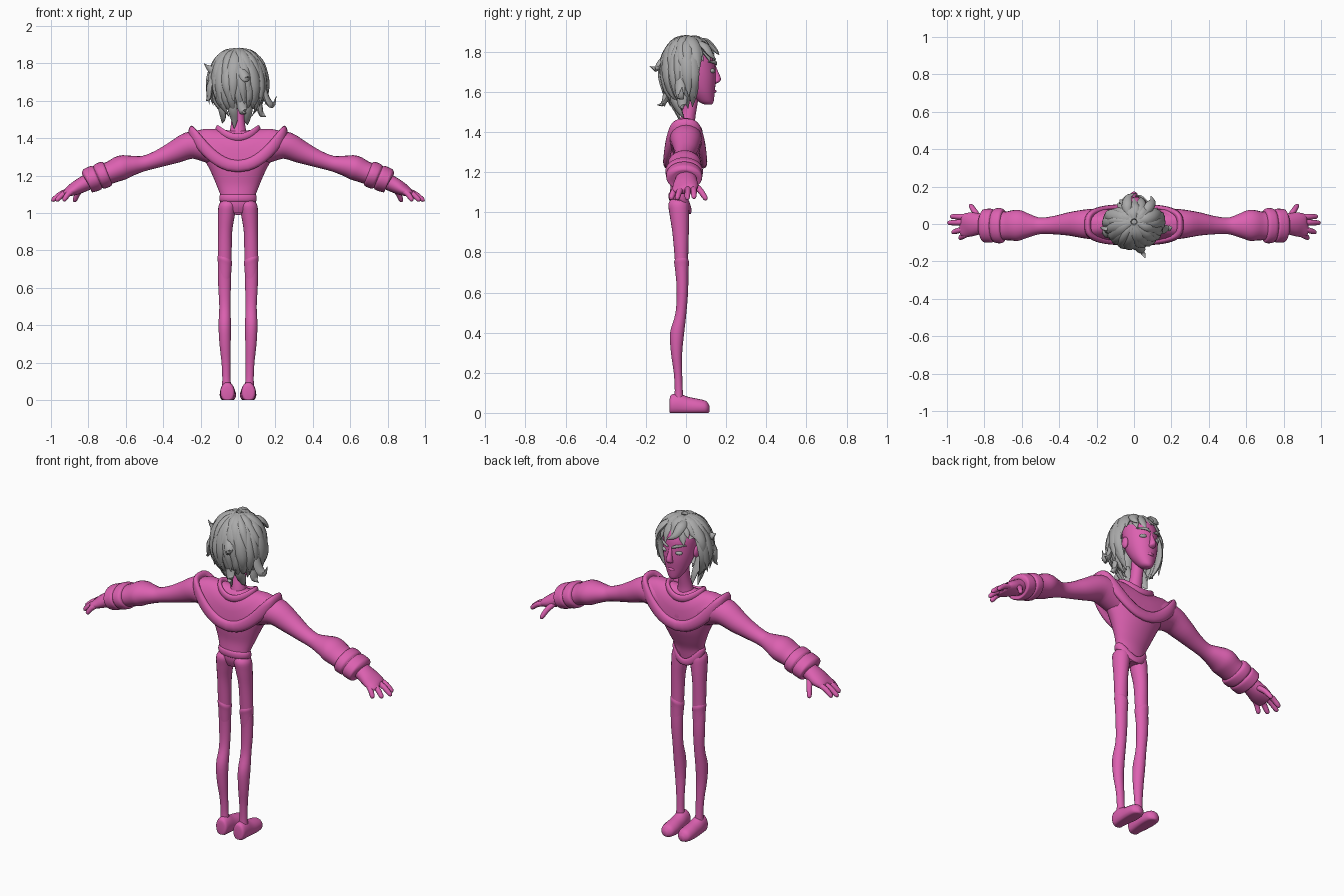
import bpy, bmesh, math, random
from mathutils import Vector

random.seed(7)
if "Cube" in bpy.data.objects:
    bpy.data.objects.remove(bpy.data.objects["Cube"])

X, Y, Z = Vector((1, 0, 0)), Vector((0, 1, 0)), Vector((0, 0, 1))


def material(name, rgb):
    m = bpy.data.materials.new(name)
    m.use_nodes = True
    m.diffuse_color = (*rgb, 1)
    m.node_tree.nodes["Principled BSDF"].inputs["Base Color"].default_value = (*rgb, 1)
    return m


PINK = material("pink", (0.72, 0.12, 0.44))
GREY = material("grey", (0.40, 0.40, 0.40))


def finish(name, bm, mat, mirror=False):
    bmesh.ops.recalc_face_normals(bm, faces=bm.faces)
    me = bpy.data.meshes.new(name)
    bm.to_mesh(me)
    bm.free()
    me.materials.append(mat)
    me.shade_smooth()
    me.set_sharp_from_angle(angle=math.radians(55))
    ob = bpy.data.objects.new(name, me)
    bpy.context.collection.objects.link(ob)
    if mirror:
        ob.modifiers.new("mirror", "MIRROR").use_mirror_merge = False
    return ob


def skin(bm, rings, loop=False, caps=True):
    """Join rings of points with quads."""
    vs = [[bm.verts.new(p) for p in r] for r in rings]
    n = len(vs[0])
    for i in range(len(vs) if loop else len(vs) - 1):
        a, b = vs[i], vs[(i + 1) % len(vs)]
        for j in range(n):
            bm.faces.new((a[j], a[(j + 1) % n], b[(j + 1) % n], b[j]))
    if caps and not loop:
        bm.faces.new(vs[0])
        bm.faces.new(vs[-1])


def smooth_rows(rows, steps):
    """Catmull-Rom through rows of x, y, z, half width, half height."""
    out = []
    for i in range(len(rows) - 1):
        p = [rows[max(i - 1, 0)], rows[i], rows[i + 1], rows[min(i + 2, len(rows) - 1)]]
        for k in range(steps):
            t = k / steps
            out.append([0.5 * (2 * b + (c - a) * t + (2 * a - 5 * b + 4 * c - d) * t * t
                               + (3 * b - a - 3 * c + d) * t ** 3) for a, b, c, d in zip(*p)])
    return out + [list(rows[-1])]


def add_tube(bm, rows, ref, axis=None, sides=20, steps=4, floor=None):
    """Sweep an ellipse along rows; ref is a direction or a centre-based function."""
    rows = smooth_rows(rows, steps)
    pts = [Vector(r[:3]) for r in rows]
    rings = []
    for i, r in enumerate(rows):
        t = axis or (pts[min(i + 1, len(pts) - 1)] - pts[max(i - 1, 0)]).normalized()
        up = ref(pts[i]) if callable(ref) else ref
        u = (up - t * up.dot(t)).normalized()
        v = t.cross(u)
        ring = []
        for k in range(sides):
            a = math.tau * k / sides
            p = pts[i] + v * max(r[3], .001) * math.cos(a) + u * max(r[4], .001) * math.sin(a)
            if floor is not None:
                p.z = max(p.z, floor)
            ring.append(p)
        rings.append(ring)
    skin(bm, rings)


def tube(name, rows, mat, ref, mirror=False, **kw):
    bm = bmesh.new()
    add_tube(bm, rows, ref, **kw)
    return finish(name, bm, mat, mirror)


def ball(name, centre, size, mat, mirror=False):
    bm = bmesh.new()
    bmesh.ops.create_uvsphere(bm, u_segments=20, v_segments=12, radius=1)
    for v in bm.verts:
        v.co = Vector([c + s * q for c, s, q in zip(centre, size, v.co)])
    return finish(name, bm, mat, mirror)


def hoop(name, path, thick, tall, n=64):
    """Closed rolled band around the vertical axis."""
    bm = bmesh.new()
    rings = []
    for i in range(n):
        a = math.tau * i / n
        c = path(a)
        t = (path(a + .02) - path(a - .02)).normalized()
        out = t.cross(Z).normalized()
        u = out.cross(t)
        rings.append([c + out * thick * math.cos(b) + u * tall * math.sin(b)
                      for b in [math.tau * k / 12 for k in range(12)]])
    skin(bm, rings, loop=True)
    return finish(name, bm, PINK)


def spow(v, e):
    return math.copysign(abs(v) ** e, v)


# Torso, hem and neck
tube("torso", [(0, -.03, 1.0, .06, .035), (0, -.035, 1.04, .092, .045), (0, -.03, 1.09, .093, .05),
               (0, -.015, 1.15, .115, .062), (0, -.005, 1.22, .145, .08), (0, 0, 1.3, .185, .088),
               (0, 0, 1.36, .2, .08), (0, 0, 1.4, .17, .065), (0, 0, 1.43, .08, .045)],
     PINK, Y, axis=Z, sides=32)
hoop("tunic_hem", lambda a: Vector((.092 * math.cos(a), -.03 + .05 * math.sin(a),
                                    1.08 - .07 * max(0, math.sin(a)) ** 2)), .008, .02)
tube("neck", [(0, 0, 1.38, .06, .05), (0, .005, 1.45, .042, .04), (0, .02, 1.52, .034, .034),
              (0, .035, 1.62, .036, .036)], PINK, Y, axis=Z)


# Wide cowl draped over the shoulders
def cowl_edge(a):
    c = spow(math.cos(a), .7)
    return Vector((.247 * c, -.004 + .092 * spow(math.sin(a), .6), 1.25 + .185 * c * c))


def neck_edge(a):
    c = math.cos(a)
    return Vector((.108 * c, .07 * math.sin(a), 1.405 + .045 * c * c))


bm = bmesh.new()
angles = [math.tau * k / 64 for k in range(64)]
mid = [cowl_edge(a).lerp(neck_edge(a), .5) + Vector((0, .008 * math.sin(a), .008)) for a in angles]
skin(bm, [[cowl_edge(a) for a in angles], mid, [neck_edge(a) for a in angles],
          [Vector((.035 * math.cos(a), .035 * math.sin(a), 1.44)) for a in angles]], caps=False)
finish("cowl", bm, PINK)
hoop("cowl_rolled_edge", cowl_edge, .018, .032)
hoop("neck_collar", neck_edge, .012, .02)

# Arms, cuffs and hands
tube("arm", [(.13, 0, 1.34, .08, .08), (.24, 0, 1.365, .08, .075), (.34, 0, 1.325, .064, .06),
             (.42, -.006, 1.292, .05, .047), (.5, -.01, 1.266, .044, .041), (.56, -.009, 1.255, .062, .052),
             (.62, -.007, 1.243, .083, .066), (.68, -.01, 1.218, .077, .06), (.76, -.01, 1.19, .075, .057)],
     PINK, Z, True)
tube("cuff", [(.695, -.009, 1.213, .07, .055), (.70, -.009, 1.211, .088, .067), (.715, -.009, 1.205, .094, .071),
              (.74, -.009, 1.196, .092, .07), (.75, -.009, 1.192, .083, .063), (.76, -.009, 1.188, .09, .069),
              (.79, -.009, 1.177, .09, .068), (.806, -.009, 1.171, .085, .063), (.81, -.009, 1.169, .06, .045)],
     PINK, Z, True, sides=28)
tube("palm", [(.77, 0, 1.182, .05, .042), (.82, 0, 1.158, .055, .042), (.87, -.002, 1.132, .064, .036),
              (.91, -.01, 1.112, .06, .024), (.925, -.01, 1.104, .045, .014)], PINK, Z, True)
bm = bmesh.new()
for root, tip in [((.89, .038, 1.122), (.983, .04, 1.072)), ((.89, .01, 1.124), (.998, .006, 1.066)),
                  ((.89, -.02, 1.122), (.975, -.046, 1.066)), ((.88, -.046, 1.12), (.935, -.077, 1.066)),
                  ((.83, .035, 1.14), (.877, .104, 1.062))]:
    a, b = Vector(root), Vector(tip)
    m = a.lerp(b, .5) + Z * .009
    add_tube(bm, [(*a, .016, .016), (*m, .015, .015), (*a.lerp(b, .9), .012, .012), (*b, .002, .002)],
             Z, sides=10)
finish("fingers", bm, PINK, True)

# Legs, boot tops and shoes
tube("leg", [(.05, -.035, 1.075, .025, .025), (.056, -.037, 1.045, .046, .05), (.062, -.033, .99, .045, .049),
             (.069, -.027, .9, .038, .041), (.071, -.023, .78, .037, .034), (.072, -.018, .62, .034, .029),
             (.07, -.025, .5, .03, .027), (.071, -.044, .4, .033, .035), (.069, -.047, .3, .03, .028),
             (.064, -.04, .2, .024, .021), (.062, -.036, .11, .022, .02), (.06, -.036, .05, .028, .026)],
     PINK, Y, True, axis=Z)
tube("boot_top", [(.071, -.022, .765, .036, .033), (.071, -.022, .75, .041, .037), (.071, -.021, .72, .039, .034),
                  (.072, -.018, .64, .034, .029)], PINK, Y, True, axis=Vector((-.35, 0, 1)).normalized())
tube("shoe", [(.055, -.082, .035, .02, .03), (.056, -.074, .04, .035, .05), (.056, -.035, .04, .04, .056),
              (.055, .01, .032, .042, .048), (.054, .06, .028, .044, .042), (.054, .1, .025, .037, .034),
              (.054, .118, .02, .012, .014)], PINK, Z, True, axis=Y, floor=0)

# Head and face
tube("head", [(0, .11, 1.538, .015, .018), (0, .1, 1.552, .036, .038), (0, .08, 1.6, .064, .063),
              (0, .064, 1.66, .083, .085), (0, .053, 1.72, .092, .094), (0, .045, 1.78, .092, .096),
              (0, .03, 1.83, .075, .08), (0, .03, 1.86, .03, .03)], PINK, Y, axis=Z, sides=28)
tube("nose", [(0, .138, 1.735, .008, .008), (0, .147, 1.7, .012, .014), (0, .155, 1.668, .017, .019),
              (0, .15, 1.65, .02, .018), (0, .14, 1.64, .008, .008)], PINK, Y, axis=Z, sides=14)
tube("lips", [(-.03, .127, 1.602, .003, .003), (0, .143, 1.603, .009, .008), (.03, .127, 1.602, .003, .003)],
     PINK, Z, sides=10)
ball("ear", (.092, .035, 1.69), (.014, .022, .034), PINK, True)
ball("eye", (.042, .127, 1.705), (.022, .018, .013), GREY, True)
tube("eyebrow", [(.012, .15, 1.735, .004, .004), (.04, .146, 1.747, .006, .009), (.08, .112, 1.75, .003, .003)],
     GREY, Z, True, sides=10)

# Hair: a cap open at the face, covered by swept locks
CENTRE = Vector((0, .012, 1.69))
bm = bmesh.new()
bmesh.ops.create_uvsphere(bm, u_segments=40, v_segments=28, radius=1)
for v in bm.verts:
    v.co = CENTRE + Vector((.14 * v.co.x, .125 * v.co.y, .172 * v.co.z))
bmesh.ops.delete(bm, geom=[v for v in bm.verts if v.co.y > .035 and v.co.z < 1.775 or v.co.z < 1.55],
                 context="VERTS")
finish("hair_cap", bm, GREY)


def outward(p):
    return Vector((p.x, p.y - CENTRE.y, .6 * (p.z - CENTRE.z)))


def shell(az, polar, grow):
    s = math.sin(polar) * grow
    return CENTRE + Vector((.15 * s * math.cos(az), .135 * s * math.sin(az), .182 * grow * math.cos(polar)))


def lock(bm, pts, wide, thick):
    profile = [.45, .9, 1, .75, .04] if len(pts) == 5 else [.5, 1, .7, .04]
    add_tube(bm, [(*p, wide * f, thick * f) for p, f in zip(pts, profile)], outward, sides=8, steps=4)


def fan(bm, count, first, last, start, end, grow, flick, wide):
    for i in range(count):
        az = math.radians(first + (last - first) * i / (count - 1)) + random.uniform(-.08, .08)
        stop = math.radians(end + random.uniform(-9, 9))
        begin = math.radians(start)
        swirl = random.uniform(.1, .4)
        pts = []
        for k in range(5):
            t = k / 4
            g = grow + random.uniform(-.015, .015) + flick * t ** 4 * random.uniform(.4, 1.3)
            pts.append(shell(az + swirl * (t - .7), begin + (stop - begin) * t, g))
        lock(bm, pts, wide * random.uniform(.8, 1.15), .017)


bm = bmesh.new()
fan(bm, 15, 172, 368, 35, 150, .96, .12, .03)   # long under layer
fan(bm, 14, 168, 372, 12, 122, 1.0, .14, .032)  # middle layer
fan(bm, 12, 160, 380, 6, 88, 1.02, .06, .03)    # crown layer
fan(bm, 10, 25, 160, 6, 66, 1.0, .08, .03)      # fringe
finish("hair_locks", bm, GREY)

# Loose flicks that break the outline
bm = bmesh.new()
for pts in [[(-.09, -.03, 1.82), (-.13, -.03, 1.775), (-.155, -.025, 1.775), (-.182, -.02, 1.8)],
            [(-.12, -.04, 1.75), (-.15, -.05, 1.68), (-.155, -.05, 1.62), (-.172, -.05, 1.6)],
            [(.13, -.03, 1.72), (.15, -.03, 1.62), (.185, -.025, 1.575), (.205, -.02, 1.625)],
            [(.11, -.02, 1.65), (.115, -.02, 1.57), (.125, -.02, 1.53), (.15, -.02, 1.515)],
            [(0, -.1, 1.79), (.03, -.13, 1.74), (.045, -.15, 1.715), (.06, -.182, 1.728)],
            [(.02, -.1, 1.65), (.02, -.1, 1.58), (.03, -.115, 1.54), (.04, -.145, 1.535)],
            [(-.03, -.09, 1.64), (-.03, -.07, 1.56), (-.02, -.045, 1.5), (-.02, -.03, 1.45)],
            [(.05, -.08, 1.64), (.055, -.06, 1.56), (.05, -.03, 1.5), (.05, -.01, 1.47)],
            [(-.08, -.04, 1.62), (-.085, -.03, 1.56), (-.08, -.01, 1.51), (-.085, .01, 1.48)],
            [(.05, .04, 1.85), (.08, .09, 1.83), (.1, .12, 1.79), (.09, .15, 1.76)],
            [(-.03, .04, 1.86), (-.04, .1, 1.85), (-.03, .145, 1.81), (.01, .165, 1.785)]]:
    lock(bm, [Vector(p) for p in pts], .027, .016)
finish("hair_flicks", bm, GREY)
